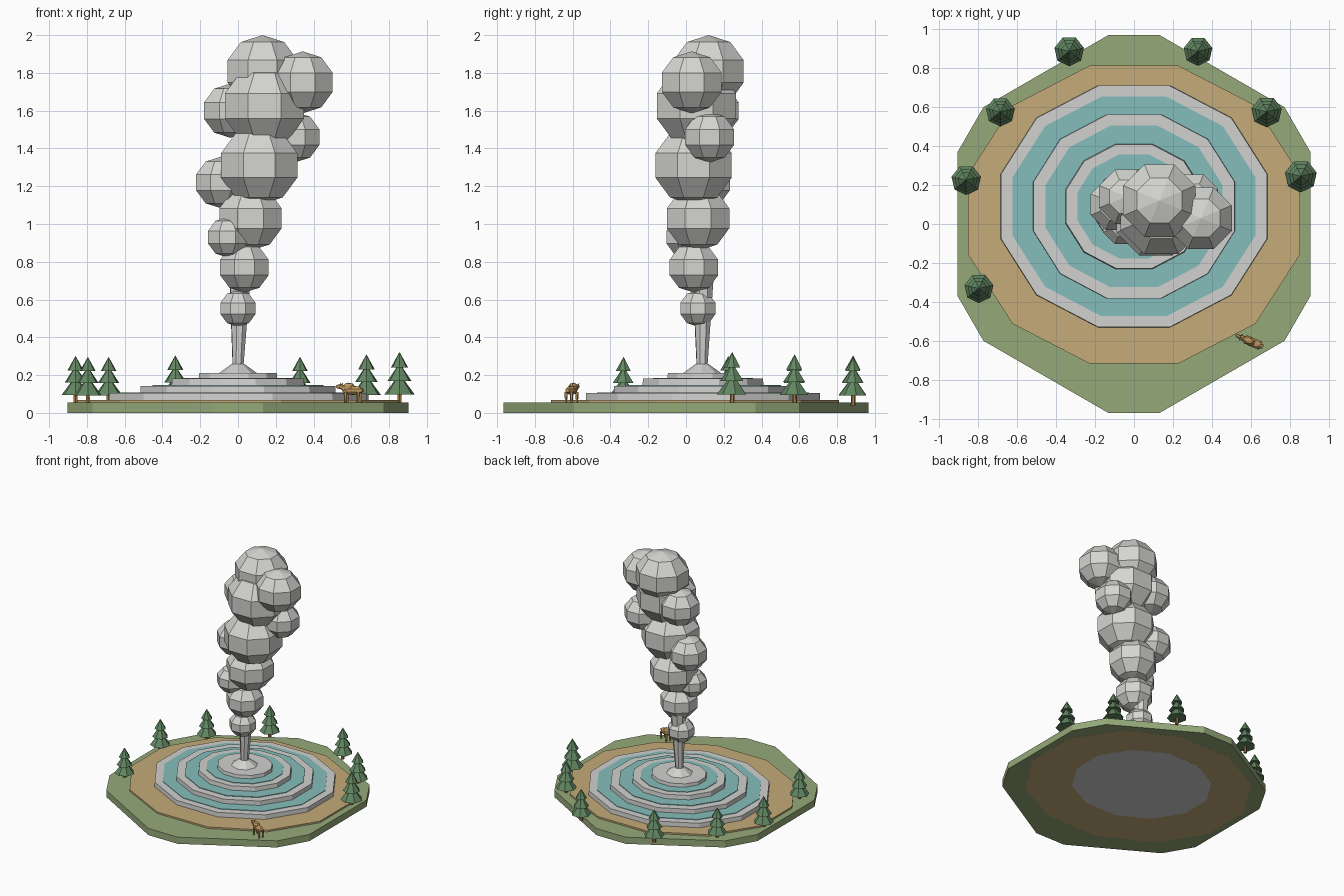
import bpy, bmesh, math
from mathutils import Matrix, Vector

if "Cube" in bpy.data.objects:
    bpy.data.objects.remove(bpy.data.objects["Cube"])


def material(name, r, g, b):
    m = bpy.data.materials.new(name)
    m.diffuse_color = [((c + 0.055) / 1.055) ** 2.4 for c in (r, g, b)] + [1]
    m.use_nodes = True
    m.node_tree.nodes["Principled BSDF"].inputs["Base Color"].default_value = m.diffuse_color
    return m


GRASS = material("grass green", .585, .665, .475)
SAND = material("sand tan", .77, .67, .475)
ROCK = material("terrace grey", .82, .82, .815)
WATER = material("pool teal", .52, .745, .735)
STEAM = material("steam grey", .835, .835, .82)
PINE = material("pine green", .385, .53, .385)
WOOD = material("trunk brown", .66, .48, .29)
FUR = material("fur tan", .76, .61, .38)


def finish(bm, name, mat):
    bmesh.ops.recalc_face_normals(bm, faces=bm.faces)
    me = bpy.data.meshes.new(name)
    bm.to_mesh(me)
    bm.free()
    me.materials.append(mat)
    ob = bpy.data.objects.new(name, me)
    bpy.context.collection.objects.link(ob)
    return ob


def prism(bm, bottom, top):
    """Solid between two matching polygons of 3D points."""
    lo = [bm.verts.new(p) for p in bottom]
    hi = [bm.verts.new(p) for p in top]
    bm.faces.new(lo)
    bm.faces.new(hi)
    n = len(lo)
    for i in range(n):
        bm.faces.new((lo[i], lo[(i + 1) % n], hi[(i + 1) % n], hi[i]))


def oval(cx, cy, rx, ry, z, n=12, turn=15):
    angles = [math.radians(turn) + math.tau * i / n for i in range(n)]
    return [(cx + rx * math.cos(a), cy + ry * math.sin(a), z) for a in angles]


def tier(name, mat, cy, rx, ry, z0, z1, flare=0.0):
    bm = bmesh.new()
    prism(bm, oval(0, cy, rx + flare, ry + flare, z0), oval(0, cy, rx, ry, z1))
    return finish(bm, name, mat)


def cone(bm, p, q, r1, r2, n):
    p, q = Vector(p), Vector(q)
    rot = (q - p).to_track_quat('Z', 'Y').to_matrix().to_4x4()
    bmesh.ops.create_cone(bm, cap_ends=True, segments=n, radius1=r1, radius2=r2,
                          depth=(q - p).length,
                          matrix=Matrix.Translation((p + q) / 2) @ rot)


def ball(bm, c, scale, u=8, v=5, turn=22.5):
    bmesh.ops.create_uvsphere(bm, u_segments=u, v_segments=v, radius=1,
                              matrix=Matrix.Translation(c) @ Matrix.Diagonal((*scale, 1))
                              @ Matrix.Rotation(math.radians(turn), 4, 'Z'))


# Ground: hexagon with cut corners
corners = [math.radians(30 + 60 * k + s) for k in range(6) for s in (-7.8, 7.8)]
bm = bmesh.new()
prism(bm, *[[(.976 * math.cos(a), .976 * math.sin(a), z) for a in corners]
            for z in (.0006, .055)])
finish(bm, "ground", GRASS)
tier("sand_flat", SAND, .048, .88, .79, .0003, .068)

# Terraces, each with a thin sheet of water on top
CY = .09
tier("terrace_1", ROCK, CY, .705, .64, .0009, .104, .006)
tier("pool_1", WATER, CY, .643, .582, .102, .108)
tier("terrace_2", ROCK, CY, .533, .487, 0, .143, .006)
tier("pool_2", WATER, CY, .468, .428, .142, .148)
tier("terrace_3", ROCK, CY, .36, .328, .14, .182, .005)
tier("pool_3", WATER, CY, .30, .275, .18, .186)
tier("terrace_4", ROCK, CY, .212, .192, .18, .212, .004)

# Vent cone and water jet
bm = bmesh.new()
cone(bm, (0, .085, .208), (0, .085, .258), .105, .035, 8)
finish(bm, "vent_cone", ROCK)
bm = bmesh.new()
cone(bm, (0, .085, .24), (.01, .09, .70), .03, .058, 8)
finish(bm, "jet", STEAM)

# Steam puffs: x, y, z, radius
puffs = [(0, .063, .553, .106), (.034, .042, .77, .146), (.066, .064, 1.03, .188),
         (-.055, 0, .93, .118), (.112, .04, 1.31, .23), (-.09, .10, 1.22, .15),
         (.14, .055, 1.625, .238), (-.04, .14, 1.60, .158), (.302, .125, 1.46, .147),
         (.343, .03, 1.75, .18), (.13, .12, 1.808, .211)]
bm = bmesh.new()
for x, y, z, r in puffs:
    ball(bm, (x, y, z), (r, r, r * .91))
finish(bm, "steam_puffs", STEAM)

# Pine trees: x, y, height scale
trees = [(-.332, .885, .98), (.328, .885, .95), (-.685, .575, .95), (.68, .575, 1),
         (-.86, .225, .97), (.855, .245, 1.05), (-.795, -.33, .95)]
trunks, leaves = bmesh.new(), bmesh.new()
for x, y, s in trees:
    z = .05
    cone(trunks, (x, y, .04), (x, y, z + .06 * s), .013, .011, 6)
    for z0, z1, r in ((.045, .15, .079), (.113, .205, .062), (.18, .26, .045)):
        cone(leaves, (x, y, z + z0 * s), (x, y, z + z1 * s), r * s, 0, 7)
finish(trunks, "tree_trunks", WOOD)
finish(leaves, "tree_foliage", PINE)

# Grazing animal, modelled facing -x and then turned
bm = bmesh.new()
ball(bm, (.01, 0, .064), (.064, .026, .024))
ball(bm, (-.014, 0, .078), (.036, .024, .027))
cone(bm, (-.03, 0, .07), (-.062, 0, .086), .018, .012, 6)
ball(bm, (-.07, 0, .084), (.02, .011, .012))
for sy in (-1, 1):
    cone(bm, (-.062, .006 * sy, .092), (-.055, .02 * sy, .104), .004, .001, 4)
    for lx in (-.028, .045):
        cone(bm, (lx, .016 * sy, 0), (lx, .016 * sy, .055), .006, .009, 5)
bm.transform(Matrix.Translation((.60, -.603, .055)) @ Matrix.Rotation(math.radians(-23), 4, 'Z'))
finish(bm, "animal", FUR)
